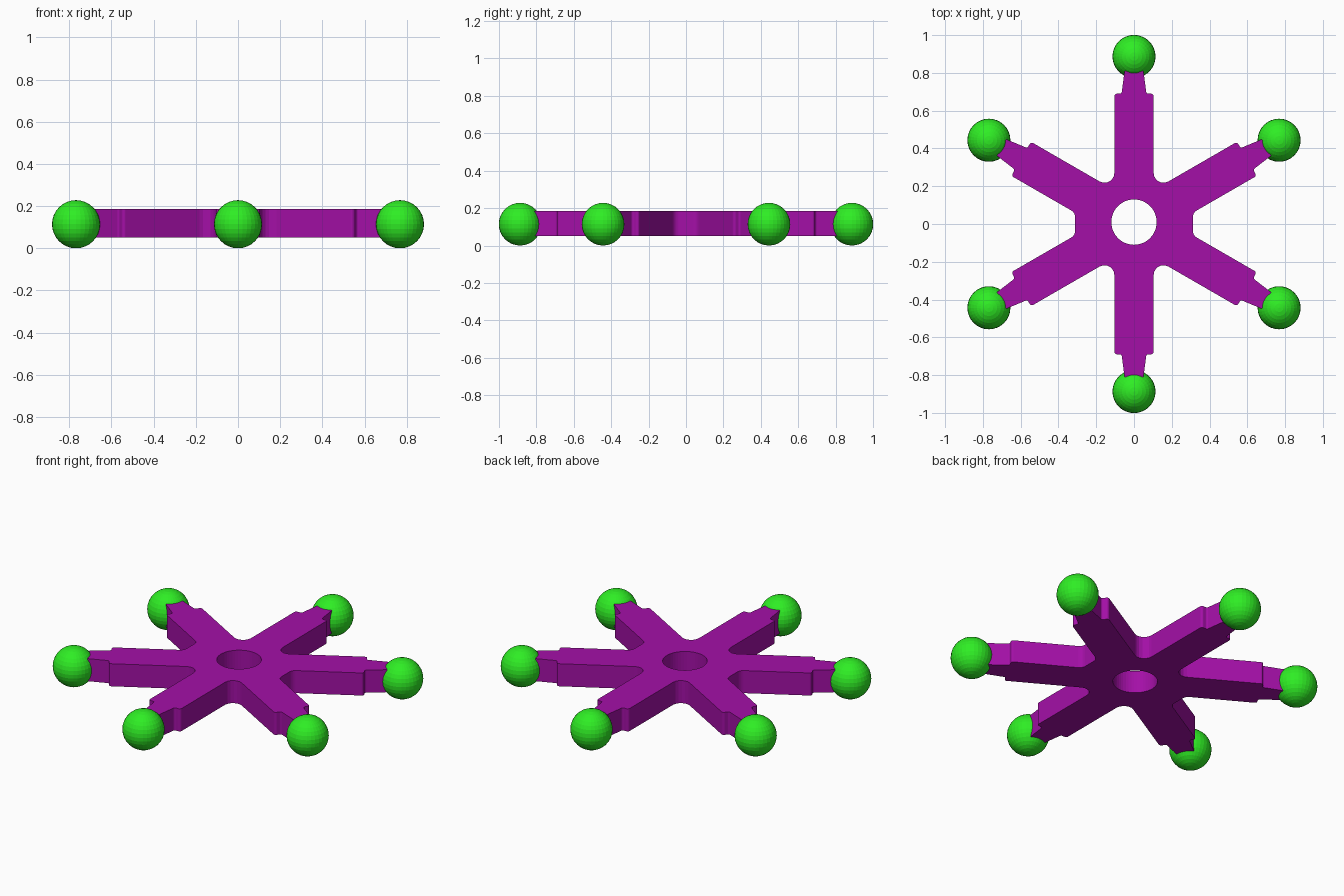
import bpy
from math import radians, tan, sin, cos, pi
from mathutils import Vector, Matrix

if "Cube" in bpy.data.objects:
    bpy.data.objects.remove(bpy.data.objects["Cube"])

BALL_R, BALL_DIST = 0.114, 0.887
PLATE_Z, PLATE_HALF = 0.118, 0.067


def material(name, rgb):
    m = bpy.data.materials.new(name)
    m.diffuse_color = (*rgb, 1)
    m.use_nodes = True
    m.node_tree.nodes["Principled BSDF"].inputs["Base Color"].default_value = m.diffuse_color
    return m


def rounded(corners, steps=6):
    """Round each (point, radius) corner of a closed outline with a true arc."""
    out = []
    n = len(corners)
    for i, (p, r) in enumerate(corners):
        if r == 0:
            out.append(p)
            continue
        a = (corners[i - 1][0] - p).normalized()
        b = (corners[(i + 1) % n][0] - p).normalized()
        half = a.angle(b) / 2
        centre = p + (a + b).normalized() * r / sin(half)
        start = (p + a * r / tan(half) - centre).normalized()
        end = (p + b * r / tan(half) - centre).normalized()
        out += [centre + r * start.slerp(end, k / steps).normalized()
                for k in range(steps + 1)]
    return out


purple = material("purple", (0.37, 0.005, 0.386))
green = material("green", (0.028, 0.85, 0.018))

# Star outline: six stepped arms, two flat side notches, four round notches
arm = [(0.69, -0.104, 0.014), (0.69, -0.066, 0.012), (0.81, -0.05, 0),
       (0.81, 0.05, 0), (0.69, 0.066, 0.012), (0.69, 0.104, 0.014)]
flat_notch = [(0.312, -0.06, 0.04), (0.312, 0.06, 0.04)]
round_notch = [(0.208, 0, 0.052)]
corners = []
for deg in range(30, 390, 60):
    notch = flat_notch if (deg + 30) % 180 == 0 else round_notch
    for pts, ang in ((arm, deg), (notch, deg + 30)):
        rot = Matrix.Rotation(radians(ang), 3, 'Z')
        corners += [(rot @ Vector((x, y, 0)), r) for x, y, r in pts]

# Centre hole
hole = [Vector((0.12 * cos(k * pi / 24), 0.01 + 0.12 * sin(k * pi / 24), 0))
        for k in range(48)]

# Plate: filled 2D curve given thickness, then turned into a mesh
curve = bpy.data.curves.new("star_plate", 'CURVE')
curve.dimensions = '2D'
curve.fill_mode = 'BOTH'
curve.extrude = PLATE_HALF
for loop in (rounded(corners), hole):
    spline = curve.splines.new('POLY')
    spline.points.add(len(loop) - 1)
    for pt, co in zip(spline.points, loop):
        pt.co = (*co, 1)
    spline.use_cyclic_u = True
plate = bpy.data.objects.new("star_plate", curve)
plate.location.z = PLATE_Z
bpy.context.collection.objects.link(plate)
plate.select_set(True)
bpy.context.view_layer.objects.active = plate
bpy.ops.object.convert(target='MESH')
plate = bpy.context.object
plate.data.materials.clear()
plate.data.materials.append(purple)
plate.data.polygons.foreach_set("use_smooth", [False] * len(plate.data.polygons))

# Ball on the tip of every arm
for i in range(6):
    a = radians(30 + 60 * i)
    bpy.ops.mesh.primitive_uv_sphere_add(
        segments=32, ring_count=16, radius=BALL_R,
        location=(BALL_DIST * cos(a), BALL_DIST * sin(a), BALL_R))
    ball = bpy.context.object
    ball.name = f"tip_ball_{i + 1}"
    ball.data.materials.append(green)
